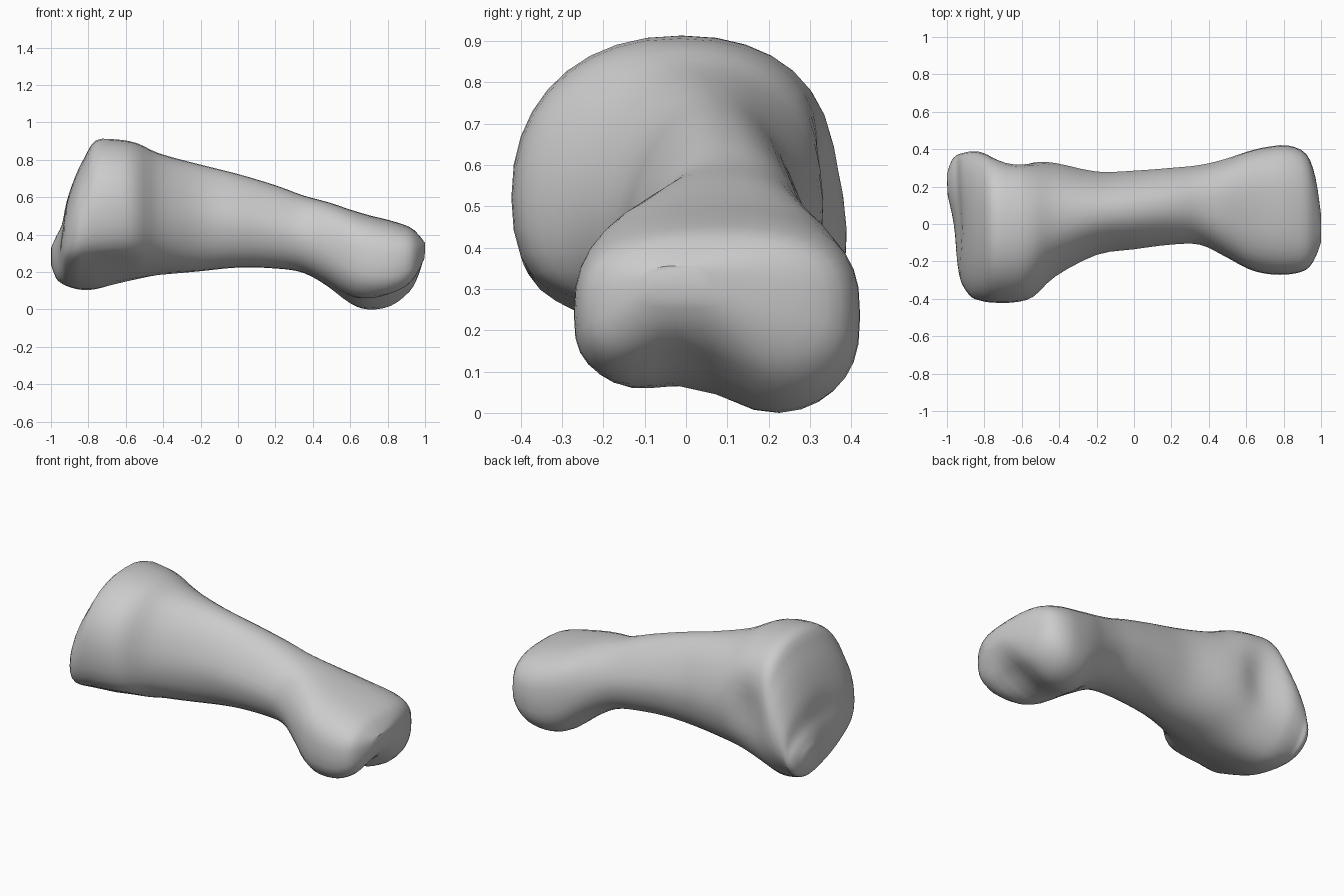
import bpy
import bmesh
from math import sin, cos, pi, exp, copysign
from mathutils import Vector

default = bpy.data.objects.get("Cube")
if default:
    bpy.data.objects.remove(default, do_unlink=True)

SIDES = 36
STEPS = 3

# Cross-sections along the bone: x, front y, back y, bottom z, top z
SECTIONS = [
    (-1.0, .15, .27, .25, .34),
    (-.975, -.01, .34, .19, .40),
    (-.945, -.22, .37, .16, .47),
    (-.92, -.32, .38, .145, .59),
    (-.87, -.39, .395, .13, .72),
    (-.82, -.41, .405, .125, .82),
    (-.76, -.42, .405, .125, .91),
    (-.65, -.42, .39, .14, .915),
    (-.54, -.39, .365, .16, .895),
    (-.42, -.28, .33, .185, .84),
    (-.2, -.165, .28, .21, .78),
    (.0, -.135, .285, .23, .73),
    (.2, -.11, .30, .225, .67),
    (.35, -.11, .315, .20, .615),
    (.48, -.17, .345, .12, .58),
    (.6, -.235, .385, .02, .54),
    (.7, -.265, .41, -.015, .51),
    (.82, -.27, .42, .005, .48),
    (.92, -.245, .375, .08, .445),
    (.97, -.18, .25, .17, .40),
    (1.0, -.10, .06, .27, .36),
]

# Soft sculpting strokes: centre, radii, push
STROKES = [
    ((-.7, -.24, .17), (.33, .2, .16), (0, 0, .075)),       # under front swelling
    ((-.8, .22, .12), (.2, .15, .15), (0, 0, -.045)),       # lower back swelling
    ((-.66, .40, .52), (.14, .25, .22), (0, -.08, 0)),      # back joint hollow
    ((-.95, 0, .4), (.12, .15, .2), (.02, 0, 0)),           # end joint hollow
    ((.8, 0, .04), (.28, .15, .17), (-.04, 0, .105)),       # groove between knuckles
    ((.7, -.24, .05), (.2, .12, .14), (0, 0, .03)),         # shorter front knuckle
]


def smooth_between(a, b, c, d, t):
    """Catmull-Rom blend of four neighbouring sections."""
    return [q + .5 * t * (r - p + t * (2*p - 5*q + 4*r - s + t * (3*(q - r) + s - p)))
            for p, q, r, s in zip(a, b, c, d)]


def dense_sections(keys):
    last = len(keys) - 1
    result = []
    for i in range(last):
        near = [keys[max(0, min(last, i + k))] for k in (-1, 0, 1, 2)]
        result += [smooth_between(*near, step / STEPS) for step in range(STEPS)]
    return result + [keys[last]]


def rounded(value, power):
    return copysign(abs(value) ** (2 / power), value)


def ring_points(section):
    x, front, back, bottom, top = section
    power = 2.2 + .5 * max(0, min(1, (x - .3) / .4))   # boxier towards the head
    taper = .25 * max(0, 1 - (x / .6) ** 2)            # shaft narrows to a ridge on top
    for i in range(SIDES):
        angle = 2 * pi * i / SIDES
        across = rounded(cos(angle), power)
        up = rounded(sin(angle), power)
        across *= 1 - taper * max(0, up)
        yield Vector((x, (front + back) / 2 + across * (back - front) / 2,
                      (bottom + top) / 2 + up * (top - bottom) / 2))


def sculpt(point):
    moved = point.copy()
    for centre, radii, push in STROKES:
        distance = sum(((p - c) / r) ** 2 for p, c, r in zip(point, centre, radii))
        moved += Vector(push) * exp(-distance)
    return moved


# Loft the whole bone
bm = bmesh.new()
rings = [[bm.verts.new(sculpt(p)) for p in ring_points(s)]
         for s in dense_sections(SECTIONS)]
for ring, following in zip(rings, rings[1:]):
    for i in range(SIDES):
        j = (i + 1) % SIDES
        bm.faces.new((ring[i], ring[j], following[j], following[i]))

# Close both ends
for ring in (rings[0], rings[-1]):
    bm.faces.new(ring)
bmesh.ops.recalc_face_normals(bm, faces=bm.faces)

# Rest on the ground
lowest = min(v.co.z for v in bm.verts)
bmesh.ops.translate(bm, vec=(0, 0, -lowest), verts=bm.verts)

mesh = bpy.data.meshes.new("bone")
bm.to_mesh(mesh)
bm.free()
bone = bpy.data.objects.new("bone", mesh)
bpy.context.collection.objects.link(bone)

# Plain grey material
grey = bpy.data.materials.new("bone grey")
grey.use_nodes = True
colour = (.6, .6, .6, 1)
grey.diffuse_color = colour
grey.node_tree.nodes["Principled BSDF"].inputs["Base Color"].default_value = colour
mesh.materials.append(grey)

# Smooth shading with sharp rims kept
bpy.ops.object.select_all(action="DESELECT")
bone.select_set(True)
bpy.context.view_layer.objects.active = bone
bpy.ops.object.shade_smooth_by_angle(angle=.6)
